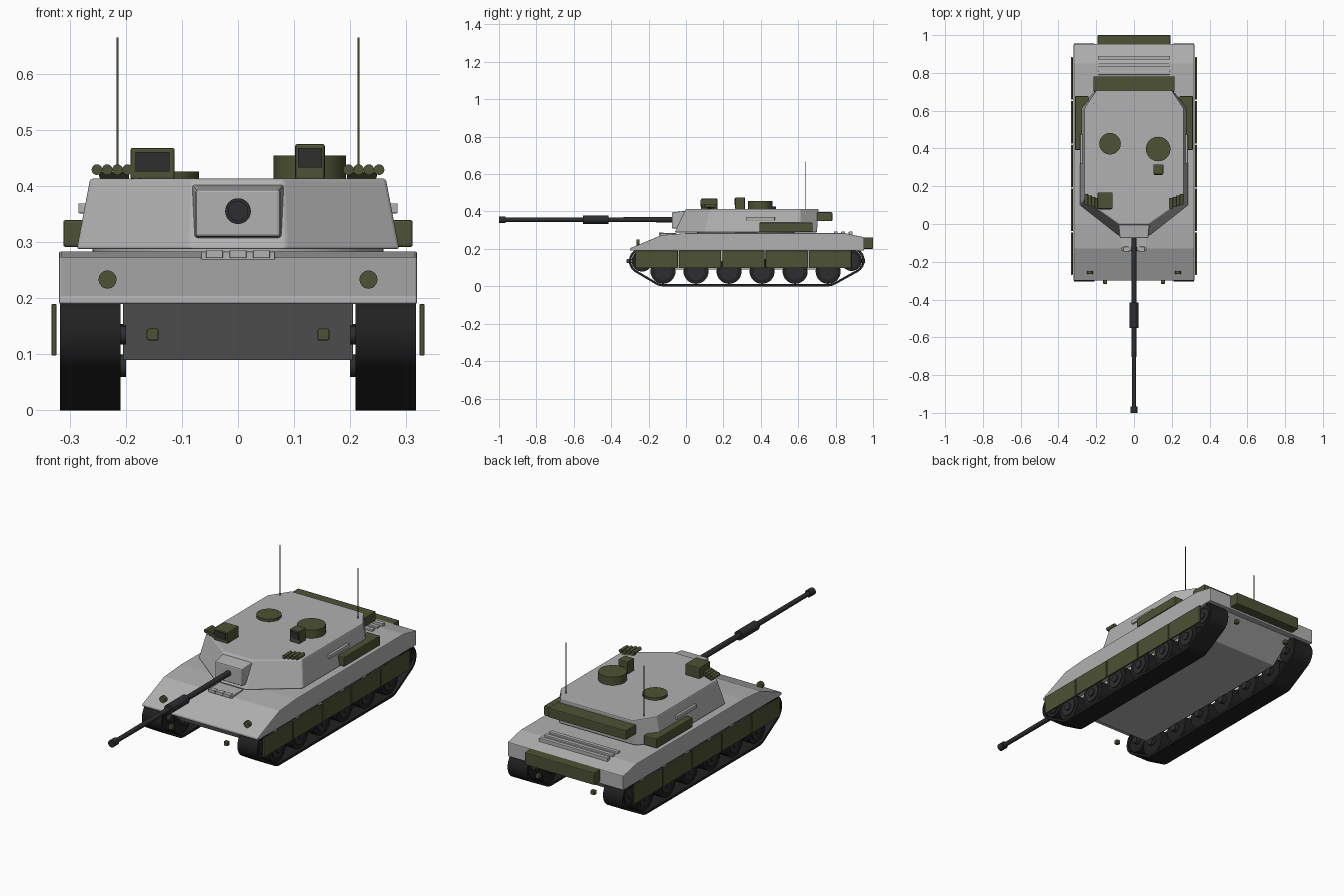
import bpy, bmesh, math
from mathutils import Vector

if "Cube" in bpy.data.objects:
    bpy.data.objects.remove(bpy.data.objects["Cube"], do_unlink=True)


def make_mat(name, r, g, b):
    m = bpy.data.materials.new(name)
    m.use_nodes = True
    m.diffuse_color = (r, g, b, 1)
    m.node_tree.nodes["Principled BSDF"].inputs["Base Color"].default_value = (r, g, b, 1)
    return m


GREY = make_mat("light grey armour", 0.44, 0.44, 0.44)
GREEN = make_mat("olive green", 0.075, 0.085, 0.035)
STEEL = make_mat("dark gun steel", 0.026, 0.027, 0.03)
RUBBER = make_mat("black track rubber", 0.015, 0.015, 0.015)
GLASS = make_mat("dark glass", 0.028, 0.028, 0.03)


def finish(name, bm, mat, bevel=0):
    bmesh.ops.recalc_face_normals(bm, faces=bm.faces)
    me = bpy.data.meshes.new(name)
    bm.to_mesh(me)
    bm.free()
    ob = bpy.data.objects.new(name, me)
    bpy.context.collection.objects.link(ob)
    me.materials.append(mat)
    if bevel:
        mod = ob.modifiers.new("edge_bevel", 'BEVEL')
        mod.width, mod.segments = bevel, 2
    return ob


def loft(name, loop_a, loop_b, mat, bevel=0):
    """Solid between two matching loops of points."""
    bm = bmesh.new()
    a = [bm.verts.new(p) for p in loop_a]
    b = [bm.verts.new(p) for p in loop_b]
    bm.faces.new(a)
    bm.faces.new(b)
    for i in range(len(a)):
        j = (i + 1) % len(a)
        bm.faces.new((a[i], a[j], b[j], b[i]))
    return finish(name, bm, mat, bevel)


def extrude_x(name, profile, x0, x1, mat, bevel=0):
    return loft(name, [(x0, y, z) for y, z in profile], [(x1, y, z) for y, z in profile], mat, bevel)


def box(name, x, y, z, mat, bevel=0):
    profile = [(y[0], z[0]), (y[1], z[0]), (y[1], z[1]), (y[0], z[1])]
    return extrude_x(name, profile, x[0], x[1], mat, bevel)


def cyl(name, start, end, r, mat, sides=32, r2=None):
    """Round bar from start to end."""
    s, e = Vector(start), Vector(end)
    bm = bmesh.new()
    bmesh.ops.create_cone(bm, cap_ends=True, segments=sides, radius1=r,
                          radius2=r if r2 is None else r2, depth=(e - s).length)
    bmesh.ops.rotate(bm, verts=bm.verts, matrix=(e - s).to_track_quat('Z', 'Y').to_matrix())
    bmesh.ops.translate(bm, verts=bm.verts, vec=(s + e) / 2)
    for f in bm.faces:
        f.smooth = len(f.verts) == 4
    for ed in bm.edges:
        ed.smooth = all(f.smooth for f in ed.link_faces)
    return finish(name, bm, mat)


# Hull
extrude_x("upper_hull", [(-0.3, 0.19), (-0.3, 0.203), (-0.13, 0.274), (0.0, 0.284),
                         (0.85, 0.284), (0.953, 0.262), (0.953, 0.19)], -0.32, 0.32, GREY, 0.004)
extrude_x("lower_hull", [(-0.28, 0.195), (-0.15, 0.09), (0.8, 0.09), (0.93, 0.195)],
          -0.205, 0.205, GREY, 0.003)
box("driver_hatch", (-0.066, 0.066), (-0.14, -0.05), (0.26, 0.284), GREY, 0.002)
for x in (-0.042, 0, 0.042):
    box("driver_periscope", (x - 0.015, x + 0.015), (-0.145, -0.12), (0.272, 0.287), GREY, 0.002)
for i in range(3):
    y = 0.8 + i * 0.04
    box("engine_grille_slat", (-0.19, 0.19), (y - 0.01, y + 0.01), (0.27, 0.293), GREY, 0.002)
box("rear_hull_bin", (-0.193, 0.193), (0.945, 1.0), (0.2, 0.262), GREEN, 0.004)

# Turret: base and roof outlines
base = [(0.085, -0.06), (0.288, 0.1), (0.288, 0.61), (0.21, 0.7)]
roof = [(0.08, 0.0), (0.264, 0.13), (0.264, 0.61), (0.2, 0.708)]


def ring(half, z):
    return [(x, y, z) for x, y in half] + [(-x, y, z) for x, y in reversed(half)]


loft("turret", ring(base, 0.288), ring(roof, 0.414), GREY, 0.005)
cyl("turret_ring", (0, 0.32, 0.27), (0, 0.32, 0.292), 0.26, GREY, 48)
mantlet_back = [(s * 0.085, 0.03, z) for s, z in ((-1, 0.303), (1, 0.303), (1, 0.407), (-1, 0.407))]
mantlet_front = [(s * 0.075, -0.075, z) for s, z in ((-1, 0.31), (1, 0.31), (1, 0.395), (-1, 0.395))]
loft("gun_mantlet", mantlet_back, mantlet_front, GREY, 0.005)
box("bustle_bin", (-0.215, 0.215), (0.7, 0.782), (0.348, 0.396), GREEN, 0.004)

# Gun
GZ = 0.356
cyl("gun_barrel", (0, -0.05, GZ), (0, -0.99, GZ), 0.014, STEEL, 32, 0.011)
cyl("bore_evacuator", (0, -0.415, GZ), (0, -0.55, GZ), 0.023, STEEL)
cyl("muzzle_collar", (0, -0.965, GZ), (0, -1.0, GZ), 0.018, STEEL)

# Roof fittings
cyl("loader_hatch", (-0.127, 0.425, 0.41), (-0.127, 0.425, 0.427), 0.057, GREEN, 40)
cyl("commander_cupola", (0.128, 0.397, 0.41), (0.128, 0.397, 0.455), 0.065, GREEN, 40)
box("gunner_sight", (-0.192, -0.113), (0.08, 0.168), (0.412, 0.469), GREEN, 0.004)
box("gunner_sight_glass", (-0.183, -0.122), (0.077, 0.083), (0.427, 0.462), GLASS)
box("commander_sight", (0.102, 0.155), (0.263, 0.315), (0.412, 0.476), GREEN, 0.004)
box("commander_sight_glass", (0.107, 0.15), (0.26, 0.266), (0.434, 0.469), GLASS)


def belt_points(circles, grow, n=96):
    """Taut outline around wheel circles, sampled by direction."""
    pts = []
    for i in range(n):
        t = 2 * math.pi * (i + 0.5) / n
        d = Vector((math.cos(t), math.sin(t)))
        c, r = max(circles, key=lambda k: Vector(k[0]).dot(d) + k[1])
        pts.append(Vector(c) + d * (r + grow))
    return pts


def track(name, x0, x1):
    circles = [((-0.235, 0.135), 0.058), ((0.885, 0.138), 0.058),
               ((-0.123, 0.08), 0.068), ((0.76, 0.08), 0.068)]
    outer, inner = belt_points(circles, 0.012), belt_points(circles, 0)
    bm = bmesh.new()
    rows = [[bm.verts.new((x, p.x, p.y)) for p in loop]
            for x, loop in ((x0, outer), (x1, outer), (x1, inner), (x0, inner))]
    n = len(outer)
    for k in range(4):
        a, b = rows[k], rows[(k + 1) % 4]
        for i in range(n):
            bm.faces.new((a[i], a[(i + 1) % n], b[(i + 1) % n], b[i]))
    return finish(name, bm, RUBBER)


# Parts found on both sides
for s, side in ((1, "left"), (-1, "right")):
    track(side + "_track", s * 0.21, s * 0.318)

    wheels = [(-0.123 + i * 0.1766, 0.08, 0.067) for i in range(6)]
    wheels += [(-0.235, 0.135, 0.056), (0.885, 0.138, 0.056)]
    for y, z, r in wheels:
        cyl(side + "_road_wheel", (s * 0.22, y, z), (s * 0.305, y, z), r, RUBBER)
        cyl(side + "_wheel_disc", (s * 0.3, y, z), (s * 0.31, y, z), r * 0.68, STEEL)
        cyl(side + "_wheel_hub", (s * 0.2, y, z), (s * 0.317, y, z), r * 0.3, STEEL, 16)

    for i in range(5):
        y = -0.27 + i * 0.232
        box(side + "_skirt_panel", (s * 0.324, s * 0.333), (y, y + 0.226), (0.098, 0.19), GREEN, 0.002)

    box(side + "_turret_bin", (s * 0.24, s * 0.312), (0.392, 0.677), (0.292, 0.34), GREEN, 0.004)
    box(side + "_turret_rail", (s * 0.265, s * 0.285), (0.32, 0.475), (0.352, 0.37), GREY, 0.002)
    cyl(side + "_antenna", (s * 0.215, 0.64, 0.405), (s * 0.215, 0.64, 0.666), 0.002, GREEN, 8)
    cyl(side + "_headlight", (s * 0.233, -0.265, 0.234), (s * 0.233, -0.248, 0.234), 0.016, GREEN, 24)

    for y, end in ((-0.307, "front"), (0.948, "rear")):
        box(side + "_" + end + "_tow_hook", (s * 0.142, s * 0.163), (y - 0.01, y + 0.01),
            (0.125, 0.146), GREEN, 0.003)

    for i in range(4):
        x, y = s * (0.197 + i * 0.0183), 0.082 + i * 0.007
        cyl(side + "_smoke_tube", (x, y, 0.43), (x, y + 0.055, 0.43), 0.0095, GREEN, 16)
    loft(side + "_smoke_tube_mount",
         [(s * x, y, 0.408) for x, y in ((0.195, 0.125), (0.245, 0.145), (0.245, 0.16), (0.195, 0.14))],
         [(s * x, y, 0.426) for x, y in ((0.195, 0.105), (0.25, 0.125), (0.25, 0.14), (0.195, 0.12))], GREEN)
